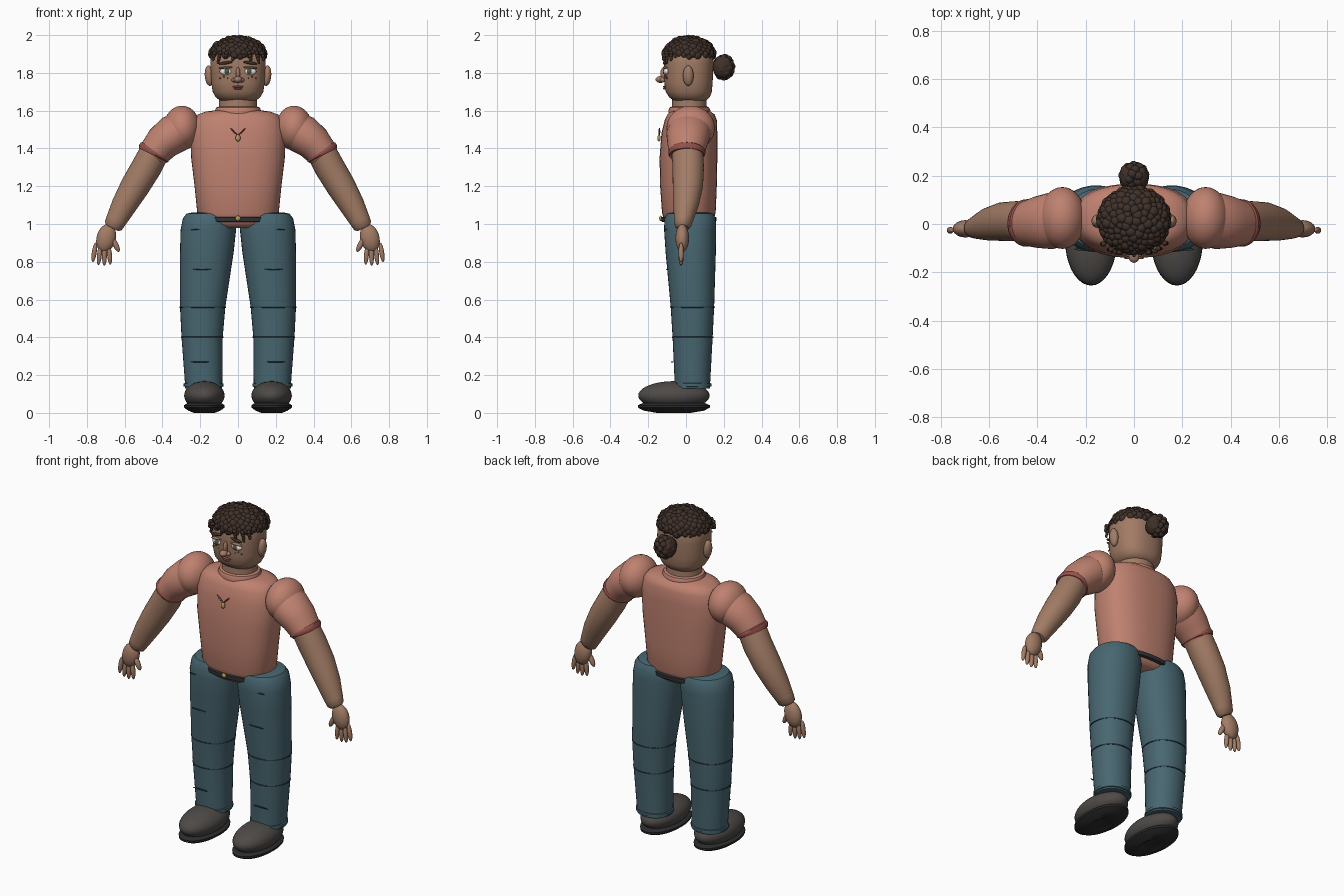
import bpy, bmesh, math, random
from mathutils import Vector, Matrix

random.seed(4)


def mat(name, r, g, b):
    m = bpy.data.materials.new(name)
    m.diffuse_color = (r, g, b, 1)
    return m


SKIN = mat("skin", .36, .20, .13)
SHIRT = mat("shirt", .52, .22, .16)
TRIM = mat("trim", .30, .08, .07)
DENIM = mat("denim", .065, .135, .165)
DARK = mat("dark_denim", .025, .05, .065)
HAIR = mat("hair", .05, .03, .022)
SHOE = mat("shoe", .075, .068, .062)
SOLE = mat("sole", .025, .025, .025)
BELT = mat("belt", .03, .035, .04)
GOLD = mat("gold", .5, .32, .1)
WHITE = mat("white", .8, .8, .75)
IRIS = mat("iris", .08, .10, .06)
LIP = mat("lip", .32, .10, .09)


def finish(name, bm, m):
    bmesh.ops.recalc_face_normals(bm, faces=bm.faces)
    me = bpy.data.meshes.new(name)
    bm.to_mesh(me)
    bm.free()
    ob = bpy.data.objects.new(name, me)
    bpy.context.collection.objects.link(ob)
    me.materials.append(m)
    bpy.ops.object.select_all(action='DESELECT')
    ob.select_set(True)
    bpy.context.view_layer.objects.active = ob
    bpy.ops.object.shade_smooth_by_angle(angle=math.radians(40))
    return ob


def loft(name, secs, m, s=1, power=2.0, follow=False, n=36):
    """Skin rings (x, y, z, rx, ry); s = -1 mirrors to the other side."""
    bm = bmesh.new()
    pts = [Vector((a[0] * s, a[1], a[2])) for a in secs]
    rings = []
    for i, a in enumerate(secs):
        u = Vector((1, 0, 0))
        if follow:
            t = pts[min(i + 1, len(pts) - 1)] - pts[max(i - 1, 0)]
            u = Vector((0, 1, 0)).cross(t).normalized()
        ring = []
        for k in range(n):
            c, d = math.cos(math.tau * k / n), math.sin(math.tau * k / n)
            c = math.copysign(abs(c) ** (2 / power), c)
            d = math.copysign(abs(d) ** (2 / power), d)
            ring.append(bm.verts.new(pts[i] + u * c * a[3] + Vector((0, d * a[4], 0))))
        rings.append(ring)
    for p, q in zip(rings, rings[1:]):
        for k in range(n):
            bm.faces.new((p[k], p[(k + 1) % n], q[(k + 1) % n], q[k]))
    bm.faces.new(rings[0])
    bm.faces.new(rings[-1])
    return finish(name, bm, m)


def balls(name, items, m, seg=24):
    """Ellipsoids (location, radii, tilt about y) joined in one object."""
    bm = bmesh.new()
    for loc, rad, tilt in items:
        mx = Matrix.Translation(loc) @ Matrix.Rotation(tilt, 4, 'Y') @ Matrix.Diagonal((*rad, 1))
        bmesh.ops.create_uvsphere(bm, u_segments=seg, v_segments=seg // 2 + 2, radius=1, matrix=mx)
    return finish(name, bm, m)


# Torso, collar and belt
loft("torso", [(0, .015, .98, .15, .10), (0, .015, 1.0, .19, .125), (0, .015, 1.06, .216, .142),
               (0, .013, 1.2, .230, .150), (0, .013, 1.35, .248, .153), (0, .018, 1.48, .252, .148),
               (0, .025, 1.55, .235, .138), (0, .027, 1.58, .212, .125), (0, .024, 1.595, .17, .105),
               (0, .02, 1.605, .10, .08)], SHIRT, power=2.4, n=48)
loft("collar", [(0, .018, 1.575, .12, .11), (0, .018, 1.60, .122, .112), (0, .018, 1.617, .115, .104),
                (0, .018, 1.622, .10, .092)], SHIRT)
loft("belt", [(0, .015, 1.01, .20, .135), (0, .015, 1.013, .205, .145), (0, .015, 1.035, .205, .147),
              (0, .015, 1.038, .20, .138)], BELT, power=2.3)
balls("buckle", [((0, -.134, 1.03), (.014, .008, .014), 0)], GOLD)

# Pendant
balls("pendant", [((0, -.143, 1.455), (.013, .009, .018), 0)], GOLD)
balls("pendant_cord", [((s * .02, -.141, 1.488), (.004, .005, .03), s * .8) for s in (-1, 1)], TRIM, 10)

# Neck and head
loft("neck", [(0, .018, 1.57, .105, .095), (0, .018, 1.62, .10, .092), (0, .018, 1.70, .10, .09)], SKIN)
loft("head", [(0, .02, 1.648, .07, .065), (0, .02, 1.655, .098, .088), (0, .018, 1.672, .118, .108),
              (0, .015, 1.70, .134, .122), (0, .013, 1.75, .142, .128), (0, .015, 1.84, .146, .131),
              (0, .015, 1.90, .144, .13), (0, .015, 1.94, .12, .11), (0, .015, 1.965, .07, .07)],
     SKIN, power=2.35, n=48)
balls("ears", [((s * .153, .012, 1.785), (.023, .028, .054), s * .08) for s in (-1, 1)], SKIN)
balls("nose", [((0, -.135, 1.765), (.022, .026, .018), 0), ((0, -.118, 1.795), (.012, .018, .035), 0),
               ((.02, -.122, 1.762), (.014, .016, .012), 0), ((-.02, -.122, 1.762), (.014, .016, .012), 0)], SKIN)
balls("eyes", [((s * .063, -.103, 1.808), (.034, .016, .020), 0) for s in (-1, 1)], WHITE)
balls("irises", [((s * .06, -.115, 1.808), (.014, .008, .015), 0) for s in (-1, 1)], IRIS)
balls("upper_lids", [((s * .063, -.109, 1.828), (.038, .013, .006), s * .06) for s in (-1, 1)], SKIN)
balls("eyebrows", [((s * .065, -.112, 1.853), (.038, .011, .008), s * .15) for s in (-1, 1)], HAIR, 14)
balls("lips", [((0, -.112, 1.727), (.030, .010, .005), 0), ((0, -.112, 1.717), (.022, .010, .006), 0)], LIP)
balls("cheek_marks", [((s * (.055 + .02 * i), -.107 + .003 * i, 1.772 + .008 * (i % 2)), (.004, .004, .004), 0)
                      for s in (-1, 1) for i in range(3)], TRIM, 8)

# Hair: cap, curls, fringe and bun
balls("hair_cap", [((0, .017, 1.892), (.142, .130, .088), 0)], HAIR, 32)
curls = []
N = 150
for i in range(N):
    h = -.12 + 1.12 * (i + .5) / N
    r = math.sqrt(max(0, 1 - h * h))
    a = i * 2.39996
    k = random.uniform(.019, .026)
    curls.append(((.134 * r * math.cos(a), .017 + .122 * r * math.sin(a), 1.897 + .08 * h), (k, k, k), 0))
balls("curls", curls, HAIR, 12)
fringe = []
for x, length in ((-.125, 3), (-.095, 4), (-.06, 2), (-.02, 3), (.025, 2), (.06, 3), (.10, 4), (.128, 3)):
    for j in range(length):
        y = -.118 + max(0, abs(x) - .08) * .8
        fringe.append(((x + .006 * j * (1 if x > 0 else -1) * .6, y, 1.905 - .015 * j),
                       (.012 - .0015 * j, .012 - .0015 * j, .012), 0))
balls("fringe", fringe, HAIR, 10)
bun = [((s * .026, .195, 1.83), (.036, .054, .058), 0) for s in (-1, 1)]
for i in range(36):
    h = -1 + 2 * (i + .5) / 36
    r = math.sqrt(1 - h * h)
    a = i * 2.39996
    bun.append(((.045 * r * math.cos(a), .20 + .042 * r * math.sin(a), 1.83 + .052 * h), (.02, .02, .02), 0))
balls("bun", bun, HAIR, 12)

LEG = [(.145, .022, 1.062, .09, .09), (.147, .022, 1.055, .125, .122), (.15, .022, 1.03, .142, .136),
       (.157, .022, .97, .147, .138), (.165, .025, .85, .142, .133), (.187, .034, .56, .120, .115),
       (.19, .035, .40, .109, .106), (.182, .034, .16, .099, .094), (.182, .034, .13, .098, .093)]


def leg_at(z):
    for p, q in zip(LEG, LEG[1:]):
        if p[2] >= z >= q[2]:
            f = (p[2] - z) / (p[2] - q[2])
            return [u + (v - u) * f for u, v in zip(p, q)]


def band(name, z, h, d, m, s):
    x, y, _, rx, ry = leg_at(z)
    loft(name, [(x, y, z - h, rx - .01, ry - .01), (x, y, z - h / 2, rx + d, ry + d),
                (x, y, z + h / 2, rx + d, ry + d), (x, y, z + h, rx - .01, ry - .01)], m, s)


for s, side in ((1, "left"), (-1, "right")):
    # Shoulder, sleeve and arm
    balls(side + "_shoulder", [((s * .297, .025, 1.508), (.097, .128, .118), 0)], SHIRT, 36)
    loft(side + "_sleeve", [(.28, .02, 1.515, .09, .105), (.34, .014, 1.476, .105, .118),
                            (.40, .008, 1.43, .095, .107), (.453, .003, 1.367, .081, .091)], SHIRT, s, follow=True)
    loft(side + "_sleeve_cuff", [(.436, .005, 1.389, .083, .092), (.441, .005, 1.381, .089, .098),
                                 (.447, .004, 1.373, .089, .098), (.451, .004, 1.365, .083, .092)],
         TRIM, s, follow=True)
    loft(side + "_arm", [(.41, .008, 1.43, .075, .08), (.448, .008, 1.37, .078, .083), (.485, .012, 1.30, .080, .083),
                         (.545, .010, 1.20, .077, .080), (.603, 0, 1.10, .067, .068), (.645, -.012, 1.02, .055, .05),
                         (.66, -.016, .99, .05, .043), (.666, -.017, .978, .036, .03)], SKIN, s, follow=True)
    # Hand with four fingers and a thumb
    parts = [((.698, -.02, .925), (.052, .036, .076), -.25)]
    parts += [((.68 + .027 * i, -.026, .835 + dz), (.013, .014, .052), t)
              for i, (dz, t) in enumerate(((.002, .08), (-.004, -.02), (0, -.1), (.015, -.15)))]
    parts += [((.648, -.028, .89), (.015, .016, .042), .45)]
    balls(side + "_hand", [((s * p[0], p[1], p[2]), r, s * t) for p, r, t in parts], SKIN, 18)
    # Trouser leg with seams
    loft(side + "_trouser_leg", LEG, DENIM, s, power=2.15)
    for i, z in enumerate((.56, .40)):
        band(f"{side}_seam_{i}", z, .006, .004, DARK, s)
    band(side + "_hem", .148, .014, .007, DENIM, s)
    # Short creases across the front
    balls(side + "_creases", [((s * x, y, z), (.05, .006, .003), 0)
                              for x, y, z in ((.20, -.105, .97), (.19, -.099, .76), (.20, -.074, .27))], DARK, 12)
    # Shoe
    balls(side + "_shoe", [((s * .178, -.064, .092), (.107, .189, .076), 0)], SHOE, 36)
    loft(side + "_sole", [(.178, -.064, .006, .045, .07), (.178, -.064, 0, .055, .09), (.178, -.064, .012, .085, .16),
                          (.178, -.064, .028, .107, .19), (.178, -.064, .04, .108, .191),
                          (.178, -.064, .052, .09, .165)], SOLE, s)
